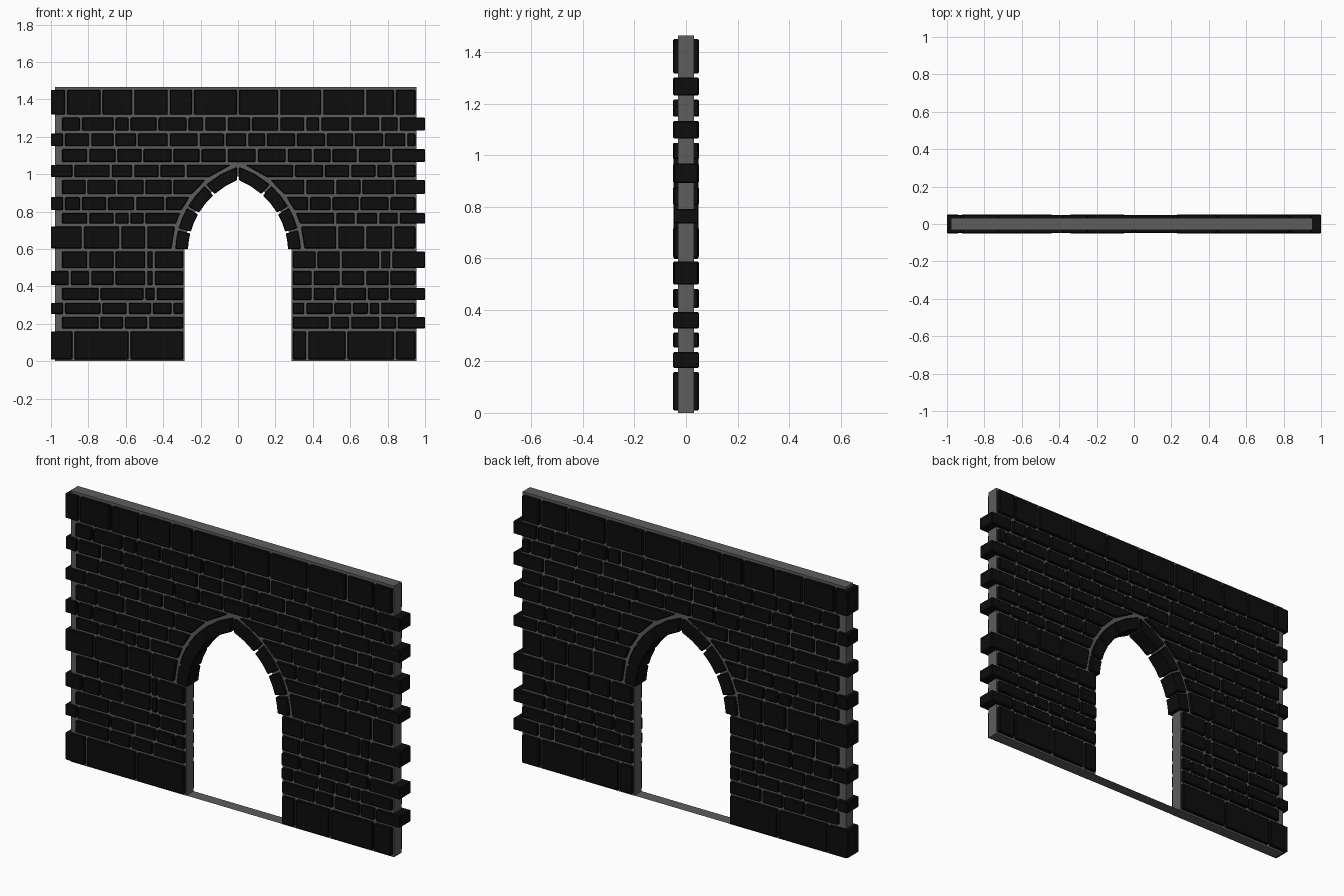
import bpy, bmesh, math, random

if "Cube" in bpy.data.objects:
    bpy.data.objects.remove(bpy.data.objects["Cube"])

random.seed(4)
ARC_X, ARC_Z = 0.148, 0.58          # centre offset of the two pointed-arch arcs


def material(name, v):
    m = bpy.data.materials.new(name)
    m.diffuse_color = (v, v, v, 1)
    m.use_nodes = True
    m.node_tree.nodes["Principled BSDF"].inputs["Base Color"].default_value = m.diffuse_color
    return m


def prism(bm, pts, depth):
    """Extrude an (x, z) outline symmetrically along y."""
    front = [bm.verts.new((x, -depth, z)) for x, z in pts]
    back = [bm.verts.new((x, depth, z)) for x, z in pts]
    bm.faces.new(front)
    bm.faces.new(back[::-1])
    for i in range(len(pts)):
        j = (i + 1) % len(pts)
        bm.faces.new((front[j], front[i], back[i], back[j]))


def finish(bm, name, mat, bevel=0):
    bmesh.ops.recalc_face_normals(bm, faces=bm.faces)
    if bevel:
        bmesh.ops.bevel(bm, geom=bm.edges[:], offset=bevel, segments=1,
                        affect='EDGES', clamp_overlap=True)
    me = bpy.data.meshes.new(name)
    bm.to_mesh(me)
    bm.free()
    me.materials.append(mat)
    ob = bpy.data.objects.new(name, me)
    bpy.context.collection.objects.link(ob)
    return ob


def arc_point(r, deg, side):
    """Point on an arch arc; 0 deg is the springing, side is -1 or 1."""
    a = math.radians(deg)
    x = max(r * math.cos(a) - ARC_X, 0.006)
    if r * math.cos(a) - ARC_X < 0.006:
        return side * x, ARC_Z + math.sqrt(r * r - (x + ARC_X) ** 2)
    return side * x, ARC_Z + r * math.sin(a)


def opening(z):
    """Half width of the gap left by the wall stones at height z."""
    if z < 0.597:
        return 0.293
    return math.sqrt(max(0.505 ** 2 - (z - ARC_Z) ** 2, 0)) - ARC_X


stone = material("dark_stone", 0.004)
mortar = material("grey_mortar", 0.11)

# Mortar core with the pointed doorway
R = 0.435
apex = math.degrees(math.acos(ARC_X / R))
right_arc = []
for i in range(13):
    a = math.radians(apex * i / 12)
    right_arc.append((R * math.cos(a) - ARC_X, ARC_Z + R * math.sin(a)))
left_arc = [(-x, z) for x, z in right_arc[-2::-1]]
outline = [(0.287, 0), (0.955, 0), (0.955, 1.465), (-0.978, 1.465),
           (-0.978, 0), (-0.287, 0)]
bm = bmesh.new()
prism(bm, outline + left_arc[::-1] + right_arc[::-1], 0.031)
finish(bm, "mortar_core", mortar)

# Thin threshold across the doorway
bm = bmesh.new()
bm.faces.new([bm.verts.new((x, y, 0.001)) for x, y in
              ((-0.287, -0.031), (0.287, -0.031), (0.287, 0.031), (-0.287, 0.031))])
finish(bm, "threshold", mortar)

# Stone courses: heights of bed joints and the upright joints (hundredths)
beds = [0.002, 0.167, 0.245, 0.32, 0.40, 0.49, 0.595, 0.727, 0.80, 0.885,
        0.977, 1.057, 1.142, 1.225, 1.31, 1.459]
joints = [
    [-88, -58, 37, 58, 84],
    [-74, -61, -48, 49, 60, 76, 85],
    [-93, -73, -59, -46, -35, 36, 51, 61, 70, 76],
    [-74, -50, -44, 40, 52, 69, 81],
    [-90, -79, -66, -49, -45, 40, 55, 68, 81],
    [-80, -66, -49, -45, 42, 55, 76, 82],
    [-83, -63, -49, 53, 68, 83],
    [-80, -66, -58, -50, 52, 63, 75, 86],
    [-93, -84, -70, -55, -39, 38, 50, 65, 81],
    [-81, -65, -50, -35, 36, 52, 66, 84],
    [-88, -68, -56, -42, -28, 30, 46, 60, 74, 83],
    [-80, -65, -51, -35, -20, -6, 10, 26, 40, 50, 64, 82],
    [-93, -79, -66, -54, -37, -21, -7, 5, 15, 31, 47, 62, 78, 90],
    [-84, -66, -58, -43, -27, -18, -6, 7, 22, 36, 44, 60, 76, 86],
    [-92, -73, -56, -37, -24, 0, 22, 45, 68, 84],
]
G = 0.006
bm = bmesh.new()
for row, cuts in enumerate(joints):
    z0, z1 = beds[row] + 0.008, beds[row + 1] - 0.008
    # Alternate courses are toothed past the left or right end of the wall
    start, end = (-1, 0.948) if row % 2 == 0 else (-0.94, 1)
    lo = [(c / 100, c / 100) for c in cuts if c < 0]
    hi = [(c / 100, c / 100) for c in cuts if c >= 0]
    first, last = [(start - G, start - G)], [(end + G, end + G)]
    if z1 < 1.055:
        w0, w1 = opening(z0) - G, opening(z1) - G
        runs = [first + lo + [(-w0, -w1)], [(w0, w1)] + hi + last]
    else:
        runs = [first + lo + hi + last]
    for run in runs:
        for (a0, a1), (b0, b1) in zip(run, run[1:]):
            prism(bm, [(a0 + G, z0), (b0 - G, z0), (b1 - G, z1), (a1 + G, z1)],
                  random.uniform(0.046, 0.05))
finish(bm, "wall_stones", stone, 0.004)

# Arch stones, mirrored about the apex
bm = bmesh.new()
for side in (-1, 1):
    for a, b in ((2.5, 14.3), (15.7, 29.5), (31, 47.5), (49, 73)):
        outer_end = min(b, 71.4)
        inner_end = min(b, 68.4)
        pts = [arc_point(0.483, a + (outer_end - a) * t, side) for t in (0, 0.5, 1)]
        pts += [arc_point(0.416, a + (inner_end - a) * t, side) for t in (1, 0.5, 0)]
        prism(bm, pts, 0.048)
finish(bm, "arch_stones", stone, 0.004)
